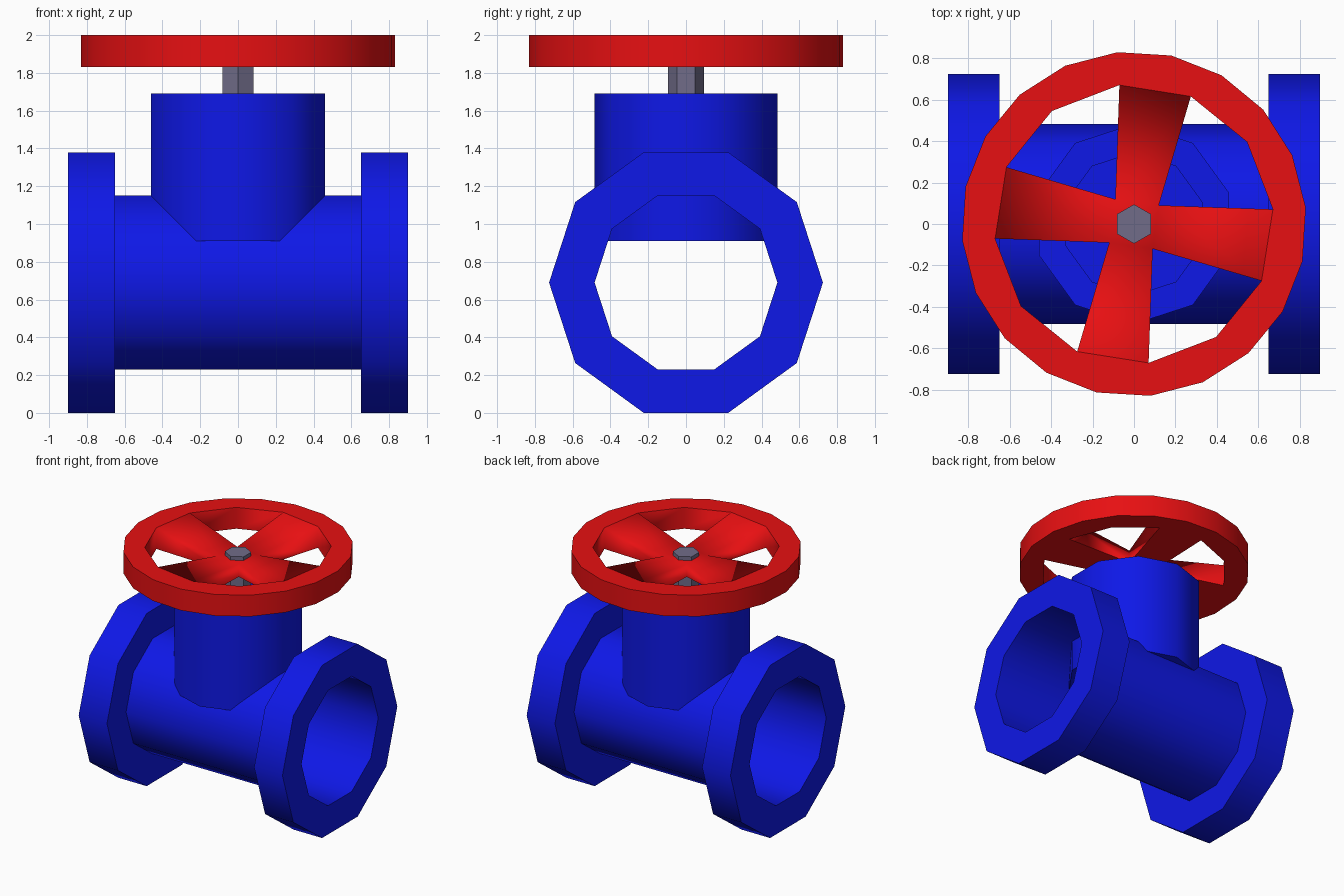
import bpy, bmesh
from math import sin, cos, radians, pi

if "Cube" in bpy.data.objects:
    bpy.data.objects.remove(bpy.data.objects["Cube"])


def material(name, rgb):
    m = bpy.data.materials.new(name)
    m.diffuse_color = (*rgb, 1)
    m.use_nodes = True
    m.node_tree.nodes["Principled BSDF"].inputs["Base Color"].default_value = m.diffuse_color
    return m


BLUE = material("blue_paint", (0.0045, 0.009, 0.8))
RED = material("red_paint", (0.8, 0.005, 0.006))
STEEL = material("steel", (0.165, 0.15, 0.25))


def finish(bm, name, mat):
    me = bpy.data.meshes.new(name)
    bm.to_mesh(me)
    bm.free()
    me.materials.append(mat)
    ob = bpy.data.objects.new(name, me)
    bpy.context.collection.objects.link(ob)
    return ob


def ring(bm, r, z, n, start, place=lambda x, y, z: (x, y, z)):
    return [bm.verts.new(place(r * cos(start + 2 * pi * i / n), r * sin(start + 2 * pi * i / n), z))
            for i in range(n)]


def bridge(bm, a, b, skip=()):
    n = len(a)
    for i in range(n):
        if i not in skip:
            bm.faces.new((a[i], a[(i + 1) % n], b[(i + 1) % n], b[i]))


def lathe(name, profile, n, mat, start=0, along_x=False, caps=False, closed=False):
    """Revolve (radius, height) points around z, or around x."""
    place = (lambda x, y, z: (z, x, y + 0.69)) if along_x else (lambda x, y, z: (x, y, z))
    bm = bmesh.new()
    rings = [ring(bm, r, h, n, start, place) for r, h in profile]
    for a, b in zip(rings, rings[1:]):
        bridge(bm, a, b)
    if closed:
        bridge(bm, rings[-1], rings[0])
    if caps:
        bm.faces.new(rings[0][::-1])
        bm.faces.new(rings[-1])
    bm.normal_update()
    for f in bm.faces:
        f.smooth = True
    for e in bm.edges:
        e.smooth = e.calc_face_angle(0) < radians(40)
    return finish(bm, name, mat)


# Pipe and its two end flanges
R, RF = 0.484, 0.725
lathe("pipe", [(R, -0.65), (R, 0.65)], 10, BLUE, along_x=True)
for name, lo, hi in (("left_flange", -0.9, -0.65), ("right_flange", 0.65, 0.9)):
    lathe(name, [(R, lo), (RF, lo), (RF, hi), (R, hi)], 10, BLUE, along_x=True, closed=True)

# Bonnet with a recessed top, and the hexagonal stem
lathe("bonnet", [(R, 0.91), (R, 1.69), (0.345, 1.69), (0.345, 1.62)], 10, BLUE,
      start=pi / 2, caps=True)
lathe("stem", [(0.095, 1.62), (0.095, 1.96)], 6, STEEL, start=pi / 2, caps=True)

# Handwheel: 20-sided rim, 12-sided opening, four spokes thinning towards the hub
LOW, TOP, HUB = 1.83, 2.0, 1.93
bm = bmesh.new()
o_low, o_top = (ring(bm, 0.834, z, 20, radians(5.5)) for z in (LOW, TOP))
i_low, i_top = (ring(bm, 0.675, z, 12, radians(6)) for z in (LOW, TOP))
h_low, h_top = (ring(bm, 0.15, z, 4, radians(37)) for z in (LOW, HUB))


def loop_edges(loop):
    for i, v in enumerate(loop):
        w = loop[(i + 1) % len(loop)]
        yield bm.edges.get((v, w)) or bm.edges.new((v, w))


# rim walls (the opening's wall is left out where a spoke joins), rim faces, hub faces
bridge(bm, o_low, o_top)
bridge(bm, i_top, i_low, skip=(2, 5, 8, 11))
for a, b, up in ((o_top, i_top, 1), (o_low, i_low, -1)):
    bmesh.ops.triangle_fill(bm, edges=[*loop_edges(a), *loop_edges(b)],
                            use_beauty=True, normal=(0, 0, up))
bm.faces.new(h_top)
bm.faces.new(h_low[::-1])
# spokes: top, underside and two sides
for k in range(4):
    a, b, c, d = 3 * k + 2, (3 * k + 3) % 12, k, (k + 1) % 4
    bm.faces.new((i_top[a], i_top[b], h_top[d], h_top[c]))
    bm.faces.new((i_low[b], i_low[a], h_low[c], h_low[d]))
    bm.faces.new((i_low[a], i_top[a], h_top[c], h_low[c]))
    bm.faces.new((i_top[b], i_low[b], h_low[d], h_top[d]))
bmesh.ops.recalc_face_normals(bm, faces=bm.faces)
for f in bm.faces:
    f.smooth = True
for loop in (o_top, i_top, o_low):
    for e in loop_edges(loop):
        e.smooth = False
# underside stays crisp and flat
for e in bm.edges:
    if any(f.normal.z < -0.99 for f in e.link_faces) and e.calc_face_angle(0) > 0.5:
        e.smooth = False
finish(bm, "handwheel", RED)
